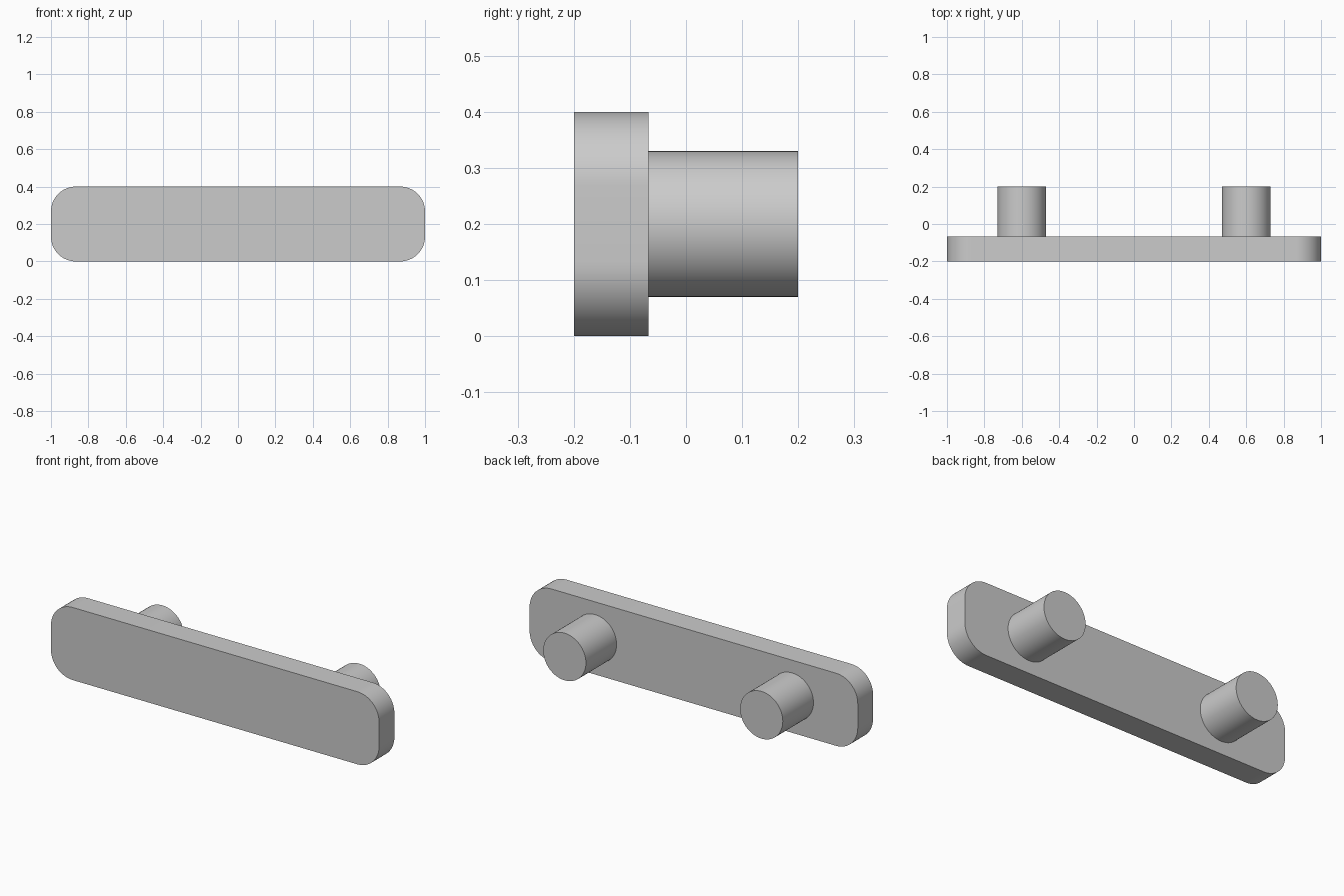
import bpy
import bmesh
from math import cos, sin, pi, radians

cube = bpy.data.objects.get("Cube")
if cube:
    bpy.data.objects.remove(cube, do_unlink=True)

grey = bpy.data.materials.new("light grey")
grey.use_nodes = True
colour = (0.6, 0.6, 0.6, 1)
grey.diffuse_color = colour
grey.node_tree.nodes["Principled BSDF"].inputs["Base Color"].default_value = colour

PLATE_BACK = -0.067


def extrude_outline(name, outline, y_front, y_back):
    """Solid made by pushing an x-z outline along y."""
    bm = bmesh.new()
    face = bm.faces.new([bm.verts.new((x, y_front, z)) for x, z in outline])
    solid = bmesh.ops.extrude_face_region(bm, geom=[face], use_keep_orig=True)
    moved = [v for v in solid["geom"] if isinstance(v, bmesh.types.BMVert)]
    bmesh.ops.translate(bm, verts=moved, vec=(0, y_back - y_front, 0))
    bmesh.ops.recalc_face_normals(bm, faces=bm.faces)
    mesh = bpy.data.meshes.new(name)
    bm.to_mesh(mesh)
    bm.free()
    mesh.materials.append(grey)
    obj = bpy.data.objects.new(name, mesh)
    bpy.context.collection.objects.link(obj)
    bpy.ops.object.select_all(action="DESELECT")
    obj.select_set(True)
    bpy.context.view_layer.objects.active = obj
    bpy.ops.object.shade_smooth_by_angle(angle=radians(30))
    return obj


def arc(cx, cz, radius, start, sweep, steps):
    angles = [start + sweep * i / steps for i in range(steps + 1)]
    return [(cx + radius * cos(a), cz + radius * sin(a)) for a in angles]


# Plate with rounded corners
half_length, half_height, corner = 1.0, 0.2, 0.133
outline = []
for i, (sx, sz) in enumerate([(1, 1), (-1, 1), (-1, -1), (1, -1)]):
    outline += arc(sx * (half_length - corner),
                   half_height + sz * (half_height - corner),
                   corner, i * pi / 2, pi / 2, 16)
extrude_outline("handle_plate", outline, -0.2, PLATE_BACK)

# Two round pegs on the back
for side, x in (("left", 0.6), ("right", -0.6)):
    circle = arc(x, half_height, 0.13, 0, 2 * pi, 64)[:-1]
    extrude_outline(side + "_peg", circle, PLATE_BACK, 0.2)
